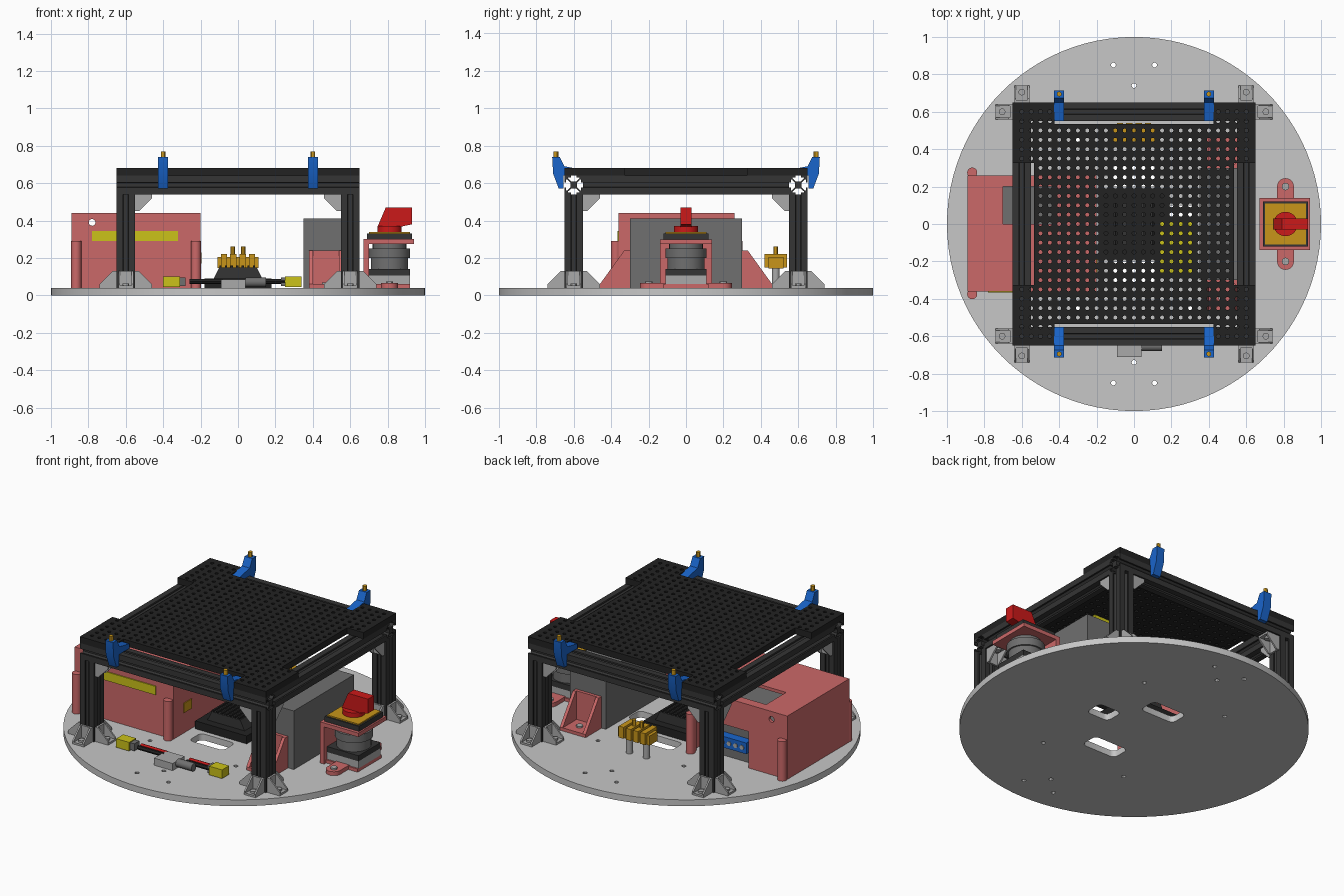
import bpy, bmesh, math
from mathutils import Matrix, Vector

cube = bpy.data.objects.get("Cube")
if cube:
    bpy.data.objects.remove(cube)


def material(name, *rgb):
    mat = bpy.data.materials.new(name)
    mat.use_nodes = True
    color = (*rgb, 1) if len(rgb) == 3 else (rgb[0], rgb[0], rgb[0], 1)
    mat.diffuse_color = color
    mat.node_tree.nodes["Principled BSDF"].inputs["Base Color"].default_value = color
    return mat


PLATE = material("pale grey", .57)
SILVER = material("silver grey", .4)
GREY = material("mid grey", .16)
FRAME = material("dark grey", .035)
BLACK = material("black", .016)
PINK = material("salmon pink", .6, .14, .14)
YELLOW = material("yellow", .6, .54, .01)
GOLD = material("gold", .58, .3, .01)
RED = material("red", .6, .01, .01)
BLUE = material("blue", .01, .13, .6)
built = []


# Helpers that add primitives to a bmesh
def add_box(bm, xs, ys, zs):
    size = [b - a for a, b in (xs, ys, zs)]
    mid = [(a + b) / 2 for a, b in (xs, ys, zs)]
    bmesh.ops.create_cube(bm, size=1, matrix=Matrix.Translation(mid) @ Matrix.Diagonal((*size, 1)))


def add_prism(bm, points, span, axis="z"):
    place = {"x": lambda p, t: (t, *p), "y": lambda p, t: (p[0], t, p[1]), "z": lambda p, t: (*p, t)}[axis]
    low, high = [[bm.verts.new(place(p, t)) for p in points] for t in span]
    bm.faces.new(low)
    bm.faces.new(high)
    for k in range(len(points)):
        n = (k + 1) % len(points)
        bm.faces.new((low[k], low[n], high[n], high[k]))


def add_cylinder(bm, center, radius, span, axis="z", sides=24):
    ring = [(center[0] + radius * math.cos(math.tau * k / sides),
             center[1] + radius * math.sin(math.tau * k / sides)) for k in range(sides)]
    add_prism(bm, ring, span, axis)


def finish(name, bm, mat, matrix=None):
    if matrix:
        bm.transform(matrix)
    bmesh.ops.recalc_face_normals(bm, faces=bm.faces)
    mesh = bpy.data.meshes.new(name)
    bm.to_mesh(mesh)
    bm.free()
    obj = bpy.data.objects.new(name, mesh)
    bpy.context.collection.objects.link(obj)
    mesh.materials.append(mat)
    built.append(obj)
    return obj


def part(add, name, mat, *args, **kw):
    bm = bmesh.new()
    add(bm, *args, **kw)
    return finish(name, bm, mat)


def cut(obj, add, *args, **kw):
    cutter = part(add, "cutter", obj.data.materials[0], *args, **kw)
    cutter.hide_render = True
    built.remove(cutter)
    mod = obj.modifiers.new("cut", "BOOLEAN")
    mod.operation, mod.solver, mod.object = "DIFFERENCE", "EXACT", cutter
    bpy.context.view_layer.objects.active = obj
    bpy.ops.object.modifier_apply(modifier=mod.name)
    bpy.data.objects.remove(cutter)


# Round base with cable slots and bolt holes
base = part(add_cylinder, "base_plate", PLATE, (0, 0), 1, (0, .04), sides=96)


def base_cutters(bm):
    for x, y, w in ((0, .26, .12), (0, -.26, .12), (.26, .04, .08)):
        ring = []
        for sx, sy, start in ((1, 1, 0), (-1, 1, 1), (-1, -1, 2), (1, -1, 3)):
            for k in range(5):
                a = (start + k / 4) * math.pi / 2
                ring.append((x + sx * (w - .03) + .03 * math.cos(a), y + sy * .03 + .03 * math.sin(a)))
        add_prism(bm, ring, (-.1, .1))
    for s in (-1, 1):
        for x, y in ((-.11, .85), (.11, .85), (0, .74), (-.3, .45), (.3, .45)):
            add_cylinder(bm, (x, y * s), .013, (-.1, .1), sides=10)


cut(base, base_cutters)

# Slotted extrusion frame
quarter = [(.05, -.05), (.05, -.014), (.04, -.014), (.04, -.03), (.034, -.03), (.018, -.012),
           (.018, .012), (.034, .03), (.04, .03), (.04, .014), (.05, .014)]
section = []
for turn in range(4):
    spin = Matrix.Rotation(turn * math.pi / 2, 2)
    section += [spin @ Vector(p) for p in quarter]


def rail(name, u, v, span, axis):
    part(add_prism, name, FRAME, [(p.x + u, p.y + v) for p in section], span, axis=axis)


for s in (-1, 1):
    rail("cross_rail", s * .6, .59, (-.65, .65), "x")
    rail("side_rail", s * .6, .59, (-.55, .55), "y")
    for t in (-1, 1):
        rail("leg", s * .6, t * .6, (.04, .54), "z")


# Angle brackets at feet and under the rails
def bracket(corner, angle, flip):
    bm = bmesh.new()
    add_box(bm, (0, .09), (-.04, .04), (0, .012))
    add_box(bm, (0, .012), (-.04, .04), (0, .09))
    for y in (-.04, .03):
        add_prism(bm, [(0, 0), (.09, 0), (.09, .02), (.02, .09), (0, .09)], (y, y + .01), "y")
    add_cylinder(bm, (.055, 0), .018, (.012, .024), sides=12)
    spin = Matrix.Rotation(angle, 4, "Z") @ Matrix.Translation((.05, 0, 0))
    finish("angle_bracket", bm, SILVER, Matrix.Translation(corner) @ spin @ Matrix.Diagonal((1, 1, flip, 1)))


for sx in (-1, 1):
    for sy in (-1, 1):
        for turn in range(4):
            angle = turn * math.pi / 2
            bracket((sx * .6, sy * .6, .04), angle, 1)
            if math.cos(angle) * sx + math.sin(angle) * sy < -.5:
                bracket((sx * .6, sy * .6, .54), angle, -1)

# Perforated top deck, notched on all four sides
STEP, N = .05, 25
edges = [(i - N / 2) * STEP for i in range(N + 1)]
edges[0], edges[-1], edges[2], edges[-3] = -.65, .65, -.535, .535


def filled(i, j):
    x, y = abs(i - 12), abs(j - 12)
    return max(x, y) <= 12 and not (x > 10 and y <= 6) and not (y > 10 and x <= 8)


bm = bmesh.new()
around = [(1, 0), (1, 1), (0, 1), (-1, 1), (-1, 0), (-1, -1), (0, -1), (1, -1)]
for i in range(N):
    for j in range(N):
        if not filled(i, j):
            continue
        cx, cy = (i - 12) * STEP, (j - 12) * STEP
        rings = []
        for z in (.64, .68):
            rings.append([bm.verts.new(((edges[i], cx, edges[i + 1])[u + 1],
                                        (edges[j], cy, edges[j + 1])[v + 1], z)) for u, v in around])
            rings.append([bm.verts.new((cx + .011 * math.cos(k * math.pi / 4),
                                        cy + .011 * math.sin(k * math.pi / 4), z)) for k in range(8)])
        for k in range(8):
            n = (k + 1) % 8
            (u, v), (p, q) = around[k], around[n]
            pairs = [(0, 1), (2, 3), (1, 3)]
            if not filled(i + (u if u == p else 0), j + (v if v == q else 0)):
                pairs.append((0, 2))
            for a, b in pairs:
                bm.faces.new((rings[a][k], rings[a][n], rings[b][n], rings[b][k]))
bmesh.ops.remove_doubles(bm, verts=bm.verts, dist=.0005)
finish("perforated_deck", bm, BLACK)
part(add_box, "underdeck_sensor", YELLOW, (.14, .31), (-.27, .02), (.57, .638))

# Clip-on posts with pin tips
clip = [(.655, .57), (.68, .57), (.71, .65), (.715, .74), (.675, .74), (.65, .69), (.55, .67), (.55, .642), (.655, .642)]
for sx in (-1, 1):
    for sy in (-1, 1):
        x = sx * .4
        part(add_prism, "rail_clip", BLUE, [(y * sy, z) for y, z in clip], (x - .027, x + .027), axis="x")
        part(add_cylinder, "clip_pin", GOLD, (x, sy * .695), .013, (.74, .77), sides=12)
        part(add_cylinder, "clip_screw", FRAME, (x, sy * .595), .015, (.66, .672), sides=12)

# Power supply in its open-backed cover
cover = part(add_box, "supply_cover", PINK, (-.89, -.2), (-.36, .26), (.04, .44))
cut(cover, add_box, (-.87, -.22), (-.34, .24), (0, .42))
cut(cover, add_box, (-.62, -.24), (.2, .3), (0, .27))
cut(cover, add_box, (-.7, -.42), (0, .2), (.4, .5))
cut(cover, add_cylinder, (-.78, .39), .018, (-.5, .5), axis="y")
part(add_box, "power_supply", GREY, (-.85, -.24), (-.32, .2), (.04, .35))
part(add_box, "terminal_block", BLUE, (-.6, -.4), (.2, .255), (.12, .19))
for k in range(4):
    part(add_cylinder, "terminal_screw", SILVER, (-.57 + k * .045, .155), .014, (.25, .26), axis="y", sides=10)
part(add_box, "front_stripe", YELLOW, (-.78, -.32), (-.367, -.355), (.29, .345))
part(add_box, "side_badge", GOLD, (-.203, -.194), (-.26, -.18), (.17, .23))
for x in (-.865, -.225):
    for y in (-.375, .275):
        part(add_cylinder, "cover_post", PINK, (x, y), .027, (.04, .29), sides=16)

# Battery block with its gusseted holders
part(add_box, "battery_block", GREY, (.35, .6), (-.3, .3), (.04, .41))
for s in (-1, 1):
    bm = bmesh.new()
    add_box(bm, (.38, .56), sorted((s * .3, s * .46)), (.04, .06))
    add_box(bm, (.38, .56), sorted((s * .3, s * .32)), (.04, .24))
    for x in (.38, .54):
        add_prism(bm, [(s * .3, .04), (s * .46, .04), (s * .46, .06), (s * .33, .24), (s * .3, .24)], (x, x + .02), "x")
    finish("battery_holder", bm, PINK)
    part(add_cylinder, "holder_bolt", SILVER, (.47, s * .39), .02, (.06, .07), sides=12)

# Finned controller in the middle
part(add_box, "controller_base", BLACK, (-.18, .18), (-.17, .17), (.04, .09))
part(add_prism, "controller_top", FRAME, [(-.13, .09), (.13, .09), (.1, .15), (-.1, .15)], (-.12, .12), axis="y")
for k in range(7):
    x = -.1 + k * .03
    part(add_box, "controller_fin", BLACK, (x, x + .012), (-.12, .12), (.15, .16))

# Bus bar on studs at the back
part(add_box, "bus_bar", GOLD, (-.11, .11), (.44, .52), (.145, .205))
for k in range(4):
    x = -.075 + k * .05
    part(add_box, "bus_rib", GOLD, (x - .017, x + .017), (.42, .54), (.15, .222))
for s in (-1, 1):
    part(add_cylinder, "bus_stud", SILVER, (s * .06, .48), .02, (.04, .15))
    part(add_cylinder, "bus_peg", GOLD, (s * .027, .48), .012, (.22, .26), sides=12)

# Inline cable across the front
for s in (-1, 1):
    ends = sorted((s * .28, s * .37))
    part(add_box, "cable_plug", YELLOW, [e - .03 for e in ends], (-.645, -.575), (.045, .1))
    part(add_box, "plug_sleeve", GREY, (s * .27 - .04, s * .27 - .01), (-.635, -.585), (.05, .095))
    for y, mat in ((-.595, RED), (-.625, BLACK)):
        part(add_cylinder, "cable_wire", mat, (y, .075), .013, sorted((s * .08, s * .26)), axis="x", sides=12)
part(add_box, "fuse_holder", SILVER, (-.09, .04), (-.71, -.59), (.04, .085))
part(add_cylinder, "fuse_barrel", GREY, (-.655, .07), .025, (.04, .15), axis="x")

# Rotary switch on its C-shaped mount
cx = .81
bm = bmesh.new()
add_box(bm, (.67, .94), (-.14, .14), (.275, .3))
add_box(bm, (.67, .7), (-.14, .14), (.04, .3))
add_box(bm, (.69, .92), (-.12, .12), (.04, .06))
add_box(bm, (cx - .045, cx + .045), (-.2, .2), (.04, .065))
for s in (-1, 1):
    add_cylinder(bm, (cx, s * .2), .045, (.04, .065))
finish("switch_mount", bm, PINK)
for s in (-1, 1):
    part(add_cylinder, "mount_bolt", SILVER, (cx, s * .2), .02, (.065, .075), sides=12)
part(add_box, "switch_foot", SILVER, (.7, .92), (-.11, .11), (.06, .105))
part(add_box, "switch_deck", FRAME, (.7, .92), (-.11, .11), (.105, .14))
for r, span in ((.1, (.14, .2)), (.11, (.2, .25)), (.09, (.25, .276))):
    part(add_cylinder, "switch_body", GREY, (cx, 0), r, span, sides=32)
part(add_box, "switch_bezel", FRAME, (.69, .93), (-.12, .12), (.3, .332))
part(add_box, "switch_face", GOLD, (.7, .92), (-.11, .11), (.332, .34))
part(add_cylinder, "knob_disc", RED, (cx, 0), .065, (.34, .37), sides=32)
part(add_prism, "knob_handle", RED, [(.745, .365), (.79, .47), (.93, .47), (.93, .38), (.86, .365)], (-.03, .03), axis="y")

# Smooth round parts, keep edges crisp
bpy.ops.object.select_all(action="DESELECT")
for obj in built:
    obj.select_set(True)
bpy.context.view_layer.objects.active = built[0]
bpy.ops.object.shade_smooth_by_angle(angle=math.radians(30))
